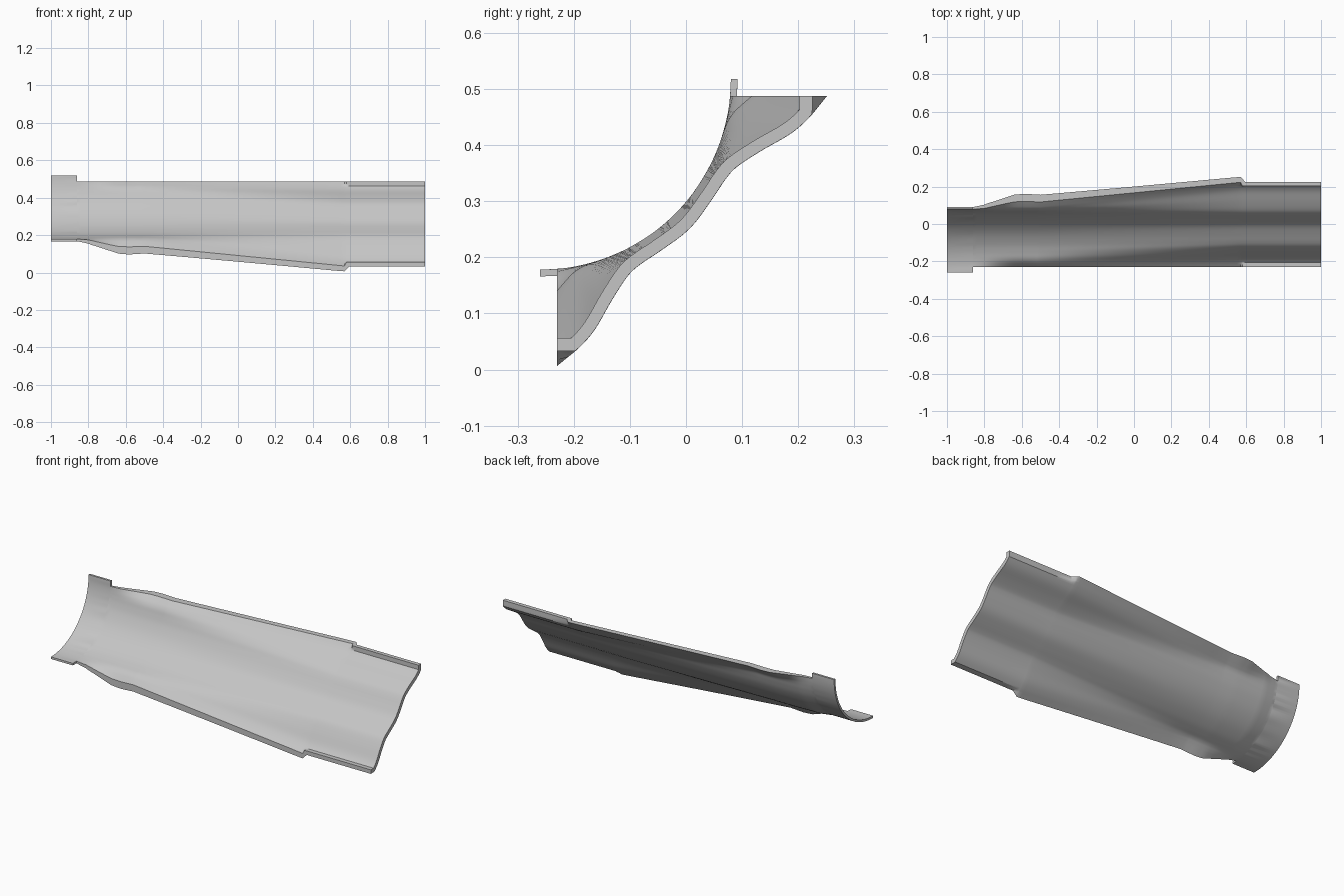
import bpy, bmesh, math
from mathutils import Vector

if "Cube" in bpy.data.objects:
    bpy.data.objects.remove(bpy.data.objects["Cube"], do_unlink=True)

RADIUS = 0.34
CENTRE_Y, CENTRE_Z = -0.26, 0.518

# Half profiles of the inner surface, from the cut edge to the 45 degree mirror line
ARC_A = [0.03, 0.045, 0.06, 0.08, 0.11, 0.15, 0.2, RADIUS * math.sqrt(0.5)]
FLARE = [0.039, 0.023, 0.01, 0.002, 0, 0, 0, 0]
WIDE = [(0.03, 0.483), (0.055, 0.462), (0.08, 0.433), (0.11, 0.381),
        (0.14, 0.336), (0.165, 0.313), (0.205, 0.286), (0.251, 0.251)]


def ramp(x, keys):
    """Piecewise linear lookup."""
    for (x0, v0), (x1, v1) in zip(keys, keys[1:]):
        if x <= x1:
            return v0 + (v1 - v0) * max(0, x - x0) / (x1 - x0)
    return keys[-1][1]


def smooth(points, steps=4):
    """Spline through the points."""
    p = [2 * points[0] - points[1]] + points + [2 * points[-1] - points[-2]]
    out = []
    for i in range(1, len(p) - 2):
        a, b, c, d = p[i - 1:i + 3]
        for k in range(steps):
            t = k / steps
            out.append(0.5 * (2 * b + (c - a) * t + (2 * a - 5 * b + 4 * c - d) * t * t
                              + (3 * b - a - 3 * c + d) * t ** 3))
    return out + [points[-1]]


def section(x, tab):
    """Inner and outer curves of the shell at one station."""
    amount = ramp(x, [(-0.86, 0), (-0.8, 0.12), (-0.7, 0.7), (-0.64, 1.02),
                      (-0.58, 1.08), (-0.5, 1)])
    widen = ramp(x, [(-0.5, 0), (0.57, 1)])
    thick = ramp(x, [(-0.86, 0.012), (-0.78, 0.022), (-0.6, 0.025), (0.5, 0.023), (0.6, 0.022)])
    half = []
    for i, a in enumerate(ARC_A):
        if tab:
            a = ARC_A[-1] * i / (len(ARC_A) - 1)
        p = Vector((a, math.sqrt(RADIUS ** 2 - a * a) + (0 if tab else amount * FLARE[i])))
        half.append(p.lerp(Vector(WIDE[i]), widen))
    edge = half[0].x
    inner = smooth(half + [p.yx for p in reversed(half[:-1])])
    n = len(inner)
    outer = []
    for i, p in enumerate(inner):
        t = (inner[min(i + 1, n - 1)] - inner[max(i - 1, 0)]).normalized()
        q = p + thick * Vector((-t.y, t.x))
        if i == 0:                       # slide the ends onto the cut planes
            q += t * (edge - q.x) / t.x
        elif i == n - 1:
            q += t * (edge - q.y) / t.y
        outer.append(q)
    # The socket end is limited to a smaller size
    cap_in = ramp(x, [(0.57, 0.5), (0.58, 0.462)])
    cap_out = ramp(x, [(0.55, 0.518), (0.57, 0.512), (0.595, 0.485)])
    inner = [Vector((min(p.x, cap_in), min(p.y, cap_in))) for p in inner]
    outer = [Vector((min(p.x, cap_out), min(p.y, cap_out))) for p in outer]
    return inner, outer


# Stations along the length: plain end tab, curved shoulder, long taper, socket
stations = [(-1, True), (-0.861, True), (-0.86, False)]
stations += [(-0.84 + 0.02 * i, False) for i in range(18)]
stations += [(-0.4 + 0.1 * i, False) for i in range(10)]
stations += [(x, False) for x in (0.55, 0.57, 0.58, 0.595, 0.7, 0.85, 1)]

bm = bmesh.new()
rings = []
for x, tab in stations:
    inner, outer = section(x, tab)
    rings.append([bm.verts.new((x, CENTRE_Y + p.x, CENTRE_Z - p.y))
                  for p in inner + outer[::-1]])
count = len(rings[0])
for r0, r1 in zip(rings, rings[1:]):
    for i in range(count):
        j = (i + 1) % count
        bm.faces.new((r0[i], r0[j], r1[j], r1[i]))
for ring in (rings[0], rings[-1]):
    for i in range(count // 2 - 1):
        bm.faces.new((ring[i], ring[i + 1], ring[count - 2 - i], ring[count - 1 - i]))
bmesh.ops.recalc_face_normals(bm, faces=bm.faces)

mesh = bpy.data.meshes.new("curved_shell")
bm.to_mesh(mesh)
bm.free()
shell = bpy.data.objects.new("curved_shell", mesh)
bpy.context.collection.objects.link(shell)

grey = bpy.data.materials.new("light_grey")
grey.use_nodes = True
colour = (0.56, 0.56, 0.56, 1)
grey.diffuse_color = colour
grey.node_tree.nodes["Principled BSDF"].inputs["Base Color"].default_value = colour
mesh.materials.append(grey)

bpy.context.view_layer.objects.active = shell
shell.select_set(True)
bpy.ops.object.shade_smooth_by_angle(angle=math.radians(35))
